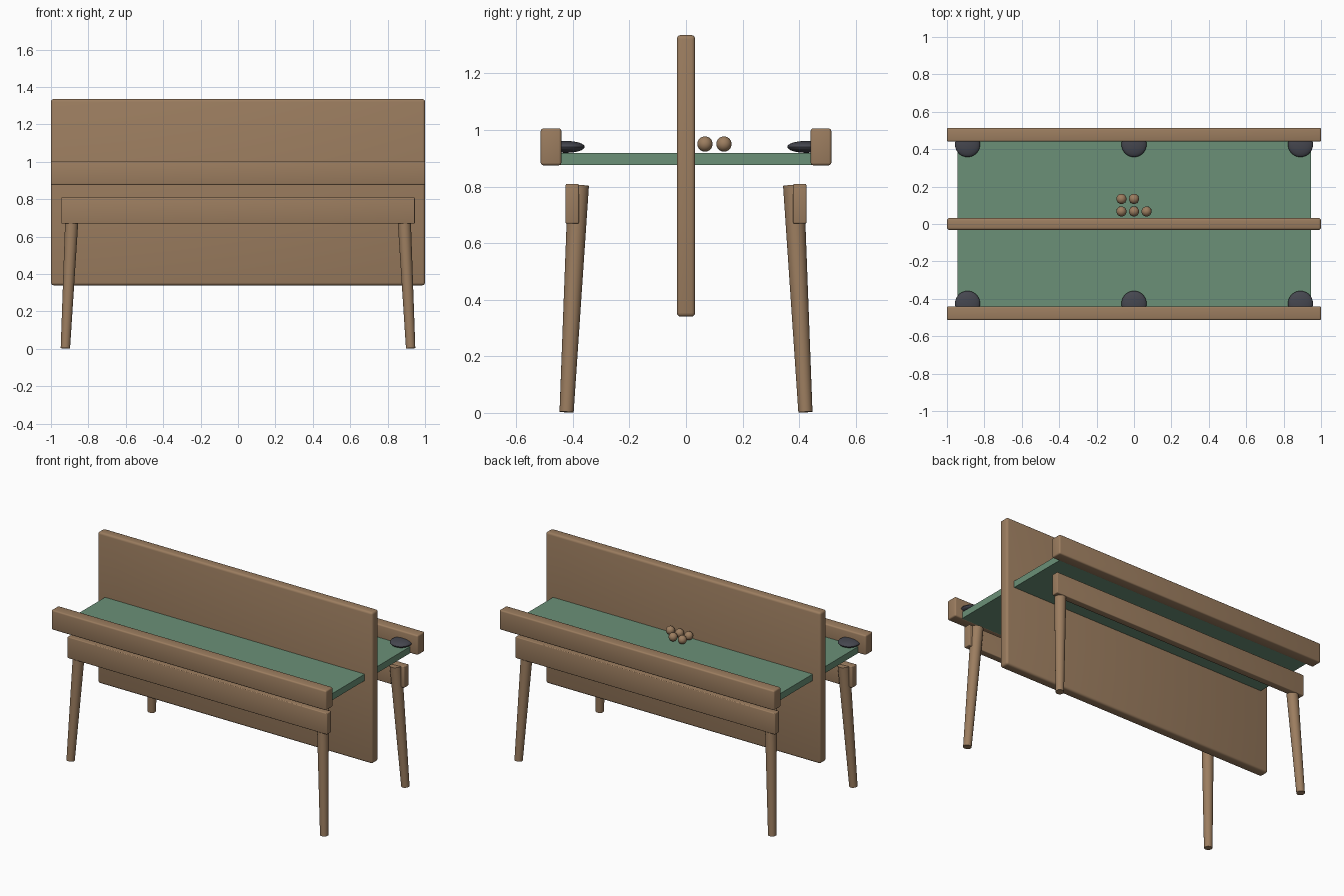
import bpy
from mathutils import Vector

cube = bpy.data.objects.get("Cube")
if cube:
    bpy.data.objects.remove(cube, do_unlink=True)


def material(name, rgb):
    m = bpy.data.materials.new(name)
    m.use_nodes = True
    color = (*rgb, 1)
    m.diffuse_color = color
    m.node_tree.nodes["Principled BSDF"].inputs["Base Color"].default_value = color
    return m


wood = material("wood", (0.33, 0.205, 0.115))
felt = material("green_felt", (0.145, 0.28, 0.185))
dark = material("dark_pocket", (0.06, 0.062, 0.078))


def finish(name, mat, smooth=True):
    ob = bpy.context.object
    ob.name = ob.data.name = name
    ob.data.materials.append(mat)
    if smooth:
        bpy.ops.object.shade_smooth_by_angle()
    return ob


def box(name, mat, center, size, bevel=0):
    bpy.ops.mesh.primitive_cube_add(size=1, location=center)
    bpy.context.object.scale = size
    bpy.ops.object.transform_apply(location=False, rotation=False, scale=True)
    if bevel:
        mod = bpy.context.object.modifiers.new("rounded_edges", 'BEVEL')
        mod.width = bevel
        mod.segments = 3
        bpy.ops.object.modifier_apply(modifier=mod.name)
    return finish(name, mat, bevel > 0)


def ellipsoid(name, mat, center, radii):
    bpy.ops.mesh.primitive_uv_sphere_add(segments=32, ring_count=16, radius=1, location=center)
    bpy.context.object.scale = radii
    bpy.ops.object.transform_apply(location=False, rotation=False, scale=True)
    return finish(name, mat)


def tapered_leg(name, foot, top, r_foot, r_top):
    a, b = Vector(foot), Vector(top)
    bpy.ops.mesh.primitive_cone_add(vertices=32, radius1=r_foot, radius2=r_top,
                                    depth=(b - a).length, location=(a + b) / 2)
    bpy.context.object.rotation_euler = (b - a).to_track_quat('Z', 'Y').to_euler()
    return finish(name, wood)


# Upright board through the middle and the playing surface
box("center_board", wood, (0, 0, 0.8375), (2, 0.065, 0.995), 0.014)
box("felt_surface", felt, (0, 0, 0.8975), (1.89, 0.9, 0.043))

# Rails, aprons, legs and pockets on both long sides
for side, sy in (("front", -1), ("back", 1)):
    box(side + "_rail", wood, (0, sy * 0.477, 0.94), (2, 0.073, 0.13), 0.009)
    box(side + "_apron", wood, (0, sy * 0.402, 0.739), (1.89, 0.047, 0.14), 0.005)
    for hand, sx in (("right", -1), ("left", 1)):
        tapered_leg(f"{side}_{hand}_leg", (sx * 0.923, sy * 0.422, 0.003),
                    (sx * 0.883, sy * 0.380, 0.804), 0.025, 0.037)
    for place, x in (("right", -0.89), ("middle", 0), ("left", 0.89)):
        ellipsoid(f"{side}_{place}_pocket", dark, (x, sy * 0.425, 0.94),
                  (0.067, 0.067, 0.021))

# Cluster of balls behind the board
for row, count in enumerate((3, 2)):
    for i in range(count):
        ellipsoid(f"ball_{row + 1}_{i + 1}", wood,
                  ((i - 1) * 0.067, 0.067 * (row + 1), 0.95), (0.027,) * 3)
